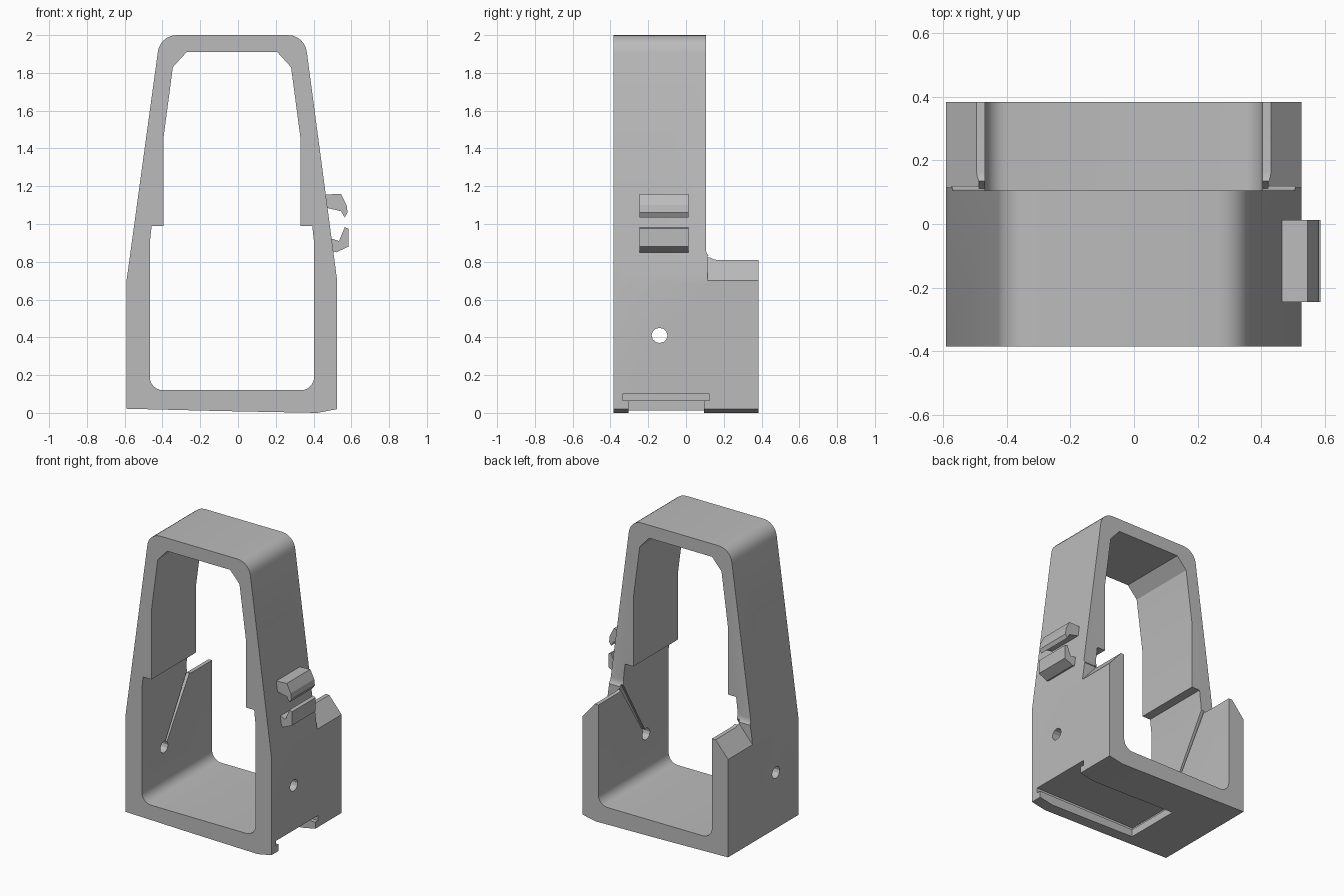
import bpy, bmesh
from math import cos, sin, radians

cube = bpy.data.objects.get("Cube")
if cube:
    bpy.data.objects.remove(cube, do_unlink=True)

grey = bpy.data.materials.new("plain grey")
grey.use_nodes = True
grey.diffuse_color = (0.5, 0.5, 0.5, 1)
grey.node_tree.nodes["Principled BSDF"].inputs["Base Color"].default_value = (0.5, 0.5, 0.5, 1)


def prism(name, pts, axis, lo, hi):
    """Extrude a flat outline along x (points are y, z), y (x, z) or z (x, y)."""
    place = {"x": lambda a, b, t: (t, a, b),
             "y": lambda a, b, t: (a, t, b),
             "z": lambda a, b, t: (a, b, t)}[axis]
    bm = bmesh.new()
    low = [bm.verts.new(place(a, b, lo)) for a, b in pts]
    high = [bm.verts.new(place(a, b, hi)) for a, b in pts]
    bm.faces.new(low)
    bm.faces.new(high)
    n = len(pts)
    for i in range(n):
        j = (i + 1) % n
        bm.faces.new((low[i], low[j], high[j], high[i]))
    bmesh.ops.recalc_face_normals(bm, faces=bm.faces)
    mesh = bpy.data.meshes.new(name)
    bm.to_mesh(mesh)
    bm.free()
    mesh.materials.append(grey)
    ob = bpy.data.objects.new(name, mesh)
    bpy.context.collection.objects.link(ob)
    return ob


def rect(a0, a1, b0, b1):
    return [(a0, b0), (a1, b0), (a1, b1), (a0, b1)]


def arc(cx, cz, rx, rz, start, end, steps=6):
    angles = [radians(start + (end - start) * i / steps) for i in range(steps + 1)]
    return [(cx + rx * cos(a), cz + rz * sin(a)) for a in angles]


def cut(ob, cutter):
    mod = ob.modifiers.new("cut", "BOOLEAN")
    mod.operation = "DIFFERENCE"
    mod.solver = "EXACT"
    mod.object = cutter
    bpy.context.view_layer.objects.active = ob
    bpy.ops.object.modifier_apply(modifier=mod.name)
    bpy.data.objects.remove(cutter, do_unlink=True)


MID = -0.032          # centre line of the frame
FRONT, LEG_BACK, BACK = -0.385, 0.105, 0.383

# Tapered outer body with rounded top corners
outer = [(-0.59, 0.022), (-0.1, 0.01), (0.42, 0.0), (0.525, 0.02), (0.525, 0.7)]
outer += arc(0.265, 1.9, 0.1, 0.1, 5, 90) + arc(-0.325, 1.9, 0.1, 0.1, 90, 175)
outer += [(-0.59, 0.7)]
frame = prism("frame", outer, "y", FRONT, BACK)

# Opening with rounded floor corners, side ledges and a chamfered top
half = arc(0.365, 0.19, 0.07, 0.07, -90, 0)
half += [(0.435, 0.9), (0.425, 0.99), (0.362, 0.99), (0.362, 1.46), (0.313, 1.83), (0.24, 1.91)]
opening = [(MID + x, z) for x, z in half] + [(MID - x, z) for x, z in reversed(half)]
cut(frame, prism("opening_cutter", opening, "y", -1, 1))

# Space above the low rear walls, with a fillet against the legs
rear = [(1, 0.81)] + arc(0.165, 0.87, 0.06, 0.06, -90, -180) + [(LEG_BACK, 3), (1, 3)]
cut(frame, prism("rear_cutter", rear, "x", -1, 1))

# Outer slopes on the rear walls
for side in (-1, 1):
    slope = [(MID + side * x, z) for x, z in ((0.575, 0.679), (0.444, 0.831), (0.7, 0.831))]
    cut(frame, prism("slope_cutter", slope, "y", LEG_BACK + 0.01, 1))

# Cross hole and the thread groove leading up to the notch
cut(frame, prism("hole_cutter", arc(-0.14, 0.41, 0.042, 0.04, 0, 330, 11), "x", -1, 1))
groove = [(-0.145, 0.415), (-0.13, 0.405), (0.15, 0.84), (0.12, 0.86)]
cut(frame, prism("groove_cutter", groove, "x", -0.487, 0.42))

# Stepped slot under the floor, open at the model's left
cut(frame, prism("slot_cutter", rect(-0.305, 0.095, -0.1, 0.08), "x", -0.24, 1))
cut(frame, prism("slot_step_cutter", rect(-0.335, 0.125, 0.065, 0.1), "x", -0.27, 1))

# Pair of clip hooks on the outside of the left leg
upper = [(0.45, 1.155), (0.545, 1.16), (0.575, 1.1), (0.58, 1.06), (0.565, 1.035),
         (0.545, 1.068), (0.45, 1.09)]
lower = [(0.47, 0.93), (0.535, 0.91), (0.565, 0.983), (0.585, 0.975), (0.585, 0.88),
         (0.52, 0.85), (0.47, 0.865)]
prism("upper_clip_hook", upper, "y", -0.245, 0.012)
prism("lower_clip_hook", lower, "y", -0.245, 0.012)

# Smooth the rounded corners and keep the hard edges
bpy.ops.object.select_all(action="DESELECT")
frame.select_set(True)
bpy.context.view_layer.objects.active = frame
bpy.ops.object.shade_smooth_by_angle(angle=radians(25))
